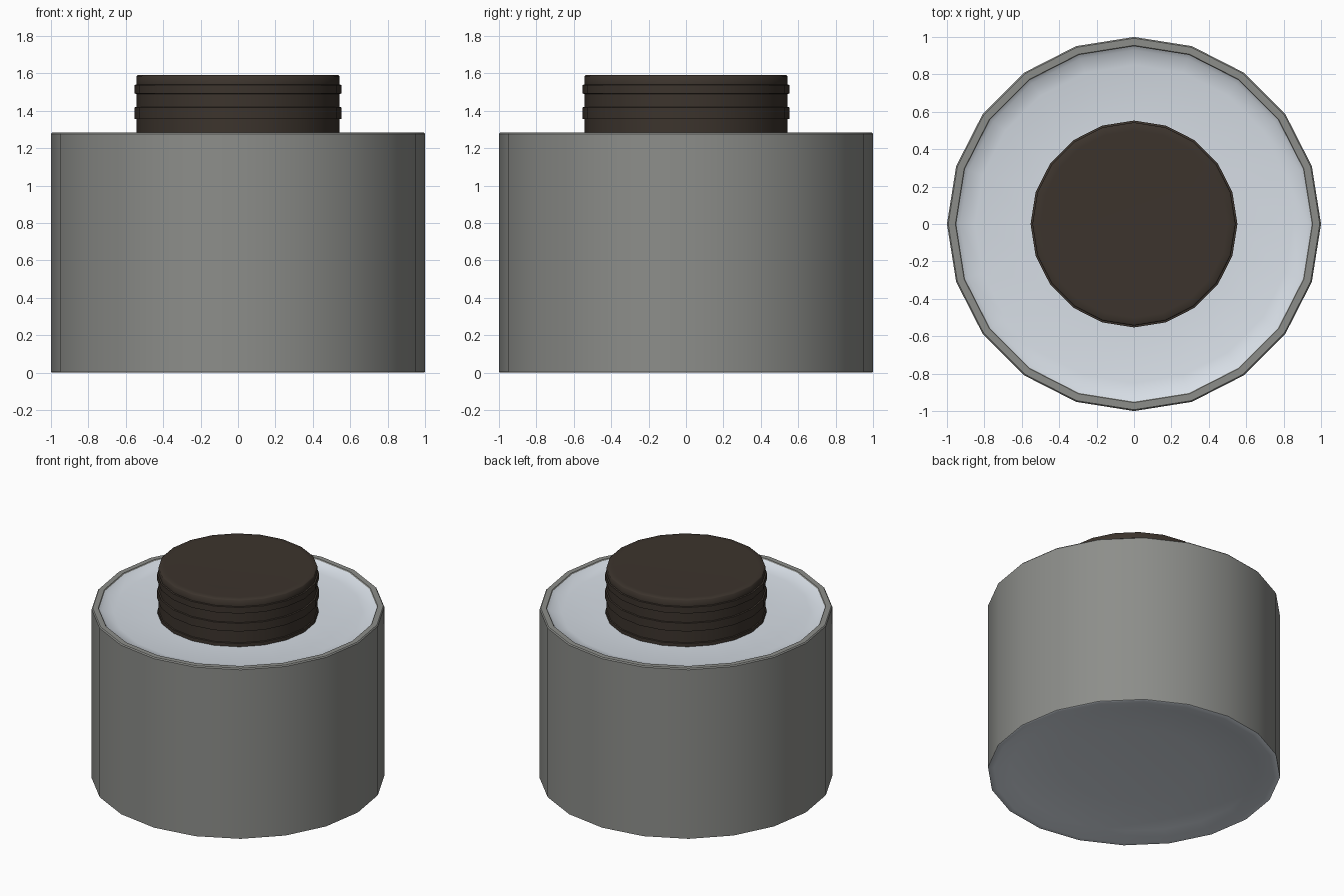
import bpy, bmesh, math

if "Cube" in bpy.data.objects:
    bpy.data.objects.remove(bpy.data.objects["Cube"])

SIDES = 20

def material(name, rgb):
    m = bpy.data.materials.new(name)
    m.diffuse_color = (*rgb, 1)
    m.use_nodes = True
    m.node_tree.nodes["Principled BSDF"].inputs["Base Color"].default_value = m.diffuse_color
    return m

GREY = material("warm grey", (0.265, 0.27, 0.255))
PALE = material("pale blue white", (0.68, 0.73, 0.79))
BROWN = material("dark brown", (0.045, 0.034, 0.026))

def lathe(name, profile, mat, angle=30):
    """Turn (radius, z) points about z; a zero radius closes to a point."""
    bm = bmesh.new()
    rings = [[bm.verts.new((r * math.cos(math.tau * i / SIDES),
                            r * math.sin(math.tau * i / SIDES), z))
              for i in range(SIDES)] for r, z in profile]
    for a, b in zip(rings, rings[1:]):
        for i in range(SIDES):
            j = (i + 1) % SIDES
            bm.faces.new((a[i], a[j], b[j], b[i]))
    bmesh.ops.remove_doubles(bm, verts=bm.verts, dist=1e-5)
    me = bpy.data.meshes.new(name)
    bm.to_mesh(me)
    bm.free()
    ob = bpy.data.objects.new(name, me)
    bpy.context.collection.objects.link(ob)
    me.materials.append(mat)
    bpy.ops.object.select_all(action='DESELECT')
    ob.select_set(True)
    bpy.context.view_layer.objects.active = ob
    bpy.ops.object.shade_smooth_by_angle(angle=math.radians(angle))
    return ob

# Grey side wall with a thin rim
lathe("side_wall", [(1, 0.003), (1, 1.277), (0.993, 1.285), (0.955, 1.285), (0.95, 1.277)],
      GREY)

# Pale dish inside the rim, running in under the cap
lathe("top_dish", [(0.95, 1.277), (0.93, 1.262), (0.85, 1.245), (0.54, 1.24)], PALE)

# Pale hollowed base
lathe("base", [(0, 0.07), (0.5, 0.06), (0.85, 0.03), (0.96, 0.0), (0.994, 0), (1, 0.003)], PALE, angle=60)

# Brown screw cap with raised bands and a faintly hollow top
cap = [(0.55, 1.24), (0.55, 1.265), (0.543, 1.268)]
for low, high in ((1.355, 1.42), (1.49, 1.54)):
    cap += [(0.543, low), (0.553, low + 0.002), (0.553, high - 0.002), (0.543, high)]
cap += [(0.543, 1.585), (0.536, 1.59), (0.5, 1.59), (0.35, 1.587), (0, 1.585)]
lathe("cap", cap, BROWN, angle=60)
